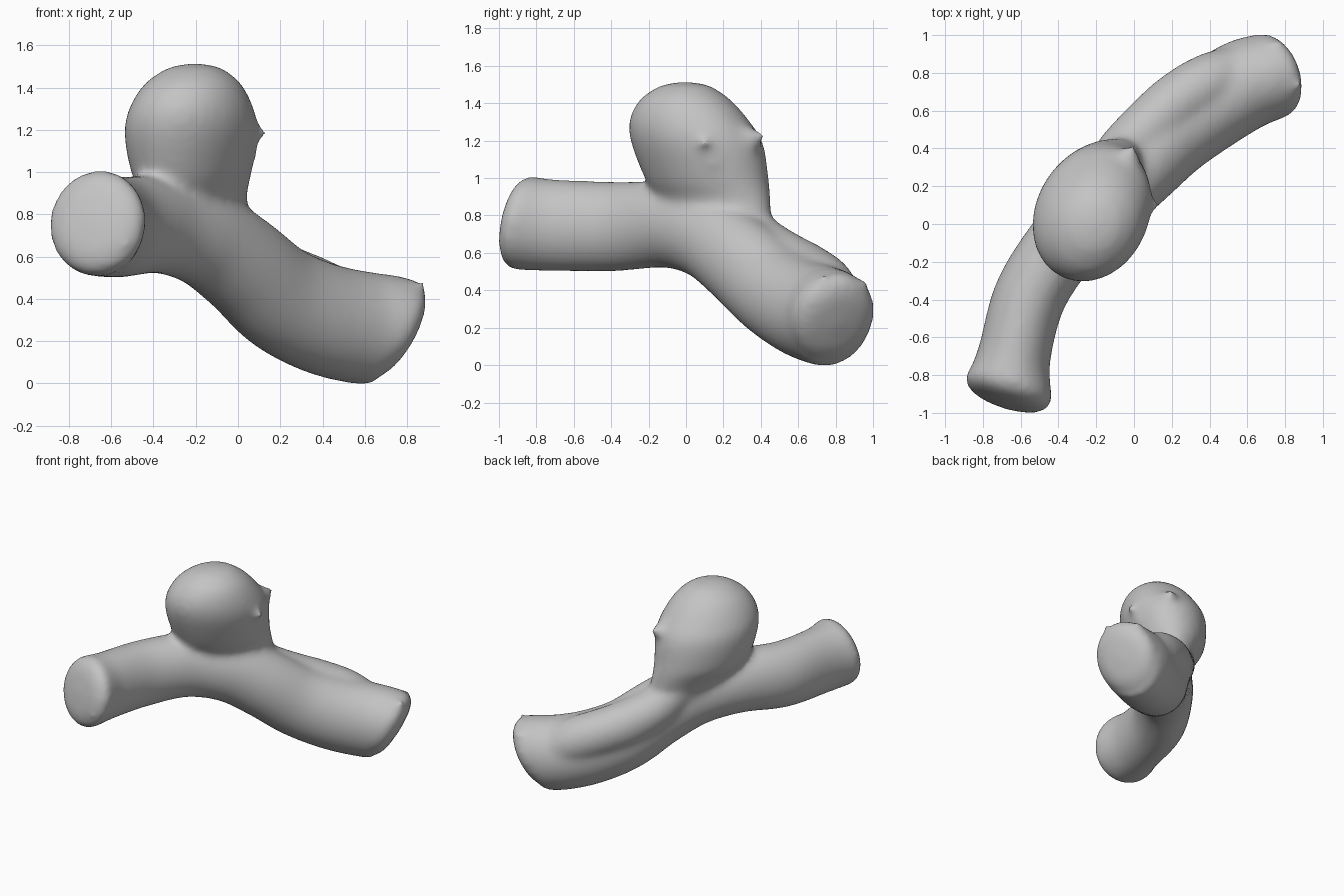
import bpy, bmesh, math
from mathutils import Vector

if "Cube" in bpy.data.objects:
    bpy.data.objects.remove(bpy.data.objects["Cube"], do_unlink=True)

bm = bmesh.new()
UP = Vector((0, 0, 1))


def interpolate(keys, steps=6):
    """Catmull-Rom through rows of numbers."""
    rows = []
    for i in range(len(keys) - 1):
        p = [keys[min(max(i + k, 0), len(keys) - 1)] for k in (-1, 0, 1, 2)]
        for s in range(steps):
            t = s / steps
            rows.append([b + 0.5 * t * (c - a + t * (2*a - 5*b + 4*c - d + t * (3*(b - c) + d - a)))
                         for a, b, c, d in zip(*p)])
    return rows + [list(keys[-1])]


def loft(rings, start_tip, end_tip, sides=32):
    """Skin rings of (centre, side half-axis, up half-axis) and close both ends."""
    loops = []
    for centre, side, up in rings:
        angles = [2 * math.pi * k / sides for k in range(sides)]
        loops.append([bm.verts.new(centre + side * math.cos(a) + up * math.sin(a)) for a in angles])
    faces = []
    for a, b in zip(loops, loops[1:]):
        for k in range(sides):
            n = (k + 1) % sides
            faces.append(bm.faces.new((a[k], a[n], b[n], b[k])))
    for loop, tip in ((loops[0], start_tip), (loops[-1], end_tip)):
        v = bm.verts.new(tip)
        faces += [bm.faces.new((loop[k], loop[(k + 1) % sides], v)) for k in range(sides)]
    bmesh.ops.recalc_face_normals(bm, faces=faces)


def dome(ring, direction):
    """Shrinking rings that round off an end; direction holds the dome height."""
    centre, side, up = ring
    return [(centre + direction * h, side * s, up * s)
            for h, s in ((.3, .96), (.6, .85), (.85, .6))]


def tube(keys, start_dir=None, end_dir=None, bulge=0.02):
    """Tube along rows of x, y, z, half width, half height; end cuts may be tilted."""
    rows = interpolate(keys)
    pts = [Vector(r[:3]) for r in rows]
    last = len(pts) - 1
    dirs = [(pts[min(i + 1, last)] - pts[max(i - 1, 0)]).normalized() for i in range(last + 1)]
    for tilt, order in ((start_dir, range(4)), (end_dir, range(last, last - 4, -1))):
        if tilt:
            for k, i in enumerate(order):
                dirs[i] = dirs[i].lerp(Vector(tilt).normalized(), 1 - k / 4).normalized()
    rings = []
    for p, d, r in zip(pts, dirs, rows):
        side = d.cross(UP).normalized()
        rings.append((p, side * r[3], side.cross(d) * r[4]))
    out_start, out_end = -dirs[0] * bulge, dirs[-1] * bulge
    rings = dome(rings[0], out_start)[::-1] + rings + dome(rings[-1], out_end)
    loft(rings, pts[0] + out_start, pts[-1] + out_end)


# Main vessel, front end to rear end
tube([(-.665, -.875, .775, .24, .255),
      (-.635, -.7, .763, .195, .245),
      (-.55, -.38, .757, .193, .24),
      (-.37, -.1, .765, .197, .23),
      (-.165, .115, .705, .21, .232),
      (.02, .29, .575, .217, .242),
      (.195, .465, .42, .228, .255),
      (.39, .615, .325, .238, .265),
      (.58, .735, .28, .242, .268),
      (.73, .785, .272, .232, .258)],
     (.3, .92, -.2), (.82, .3, -.47), .09)

# Bulging sac: rows of z, centre x, centre y, long half-axis, short half-axis
long_axis = Vector((.5, .866, 0))
short_axis = Vector((.866, -.5, 0))
sac = interpolate([(.6, -.15, .15, .28, .17),
                   (.78, -.165, .17, .31, .17),
                   (.9, -.2, .15, .33, .205),
                   (1.0, -.22, .115, .35, .255),
                   (1.2, -.222, .06, .37, .297),
                   (1.33, -.22, .015, .33, .275),
                   (1.44, -.213, -.005, .245, .215),
                   (1.512, -.205, -.005, .135, .12)])
loft([(Vector((x, y, z)), long_axis * a, short_axis * b) for z, x, y, a, b in sac],
     Vector((-.15, .14, .55)), Vector((-.205, -.005, 1.535)))

# Raised crest flowing from the sac along the upper back of the rear branch
tube([(-.13, .28, .8, .14, .14), (-.04, .39, .67, .15, .15), (.1, .53, .565, .155, .165),
      (.24, .65, .5, .16, .165), (.4, .745, .43, .16, .165), (.56, .8, .34, .15, .15)])

# Pointed corners on the sac and on the cut rims: base, tip, base radius
for base, tip, radius in (((-.1, .2, 1.17), (.005, .43, 1.25), .22),
                          ((-.04, .1, 1.2), (.15, .1, 1.2), .14),
                          ((.72, .74, .36), (.9, .73, .51), .13),
                          ((.66, .85, .35), (.79, .985, .48), .12)):
    base, tip = Vector(base), Vector(tip)
    d = (tip - base).normalized()
    side = d.cross(UP).normalized()
    loft([(base, side * radius, side.cross(d) * radius)], base - d * .04, tip, 16)

mesh = bpy.data.meshes.new("vessel_with_sac")
bm.to_mesh(mesh)
bm.free()
vessel = bpy.data.objects.new("vessel_with_sac", mesh)
bpy.context.collection.objects.link(vessel)
bpy.context.view_layer.objects.active = vessel
vessel.select_set(True)

# Fuse everything into one soft skin
remesh = vessel.modifiers.new("fuse", 'REMESH')
remesh.mode = 'VOXEL'
remesh.voxel_size = 0.02
soften = vessel.modifiers.new("soften", 'SMOOTH')
soften.factor = 0.5
soften.iterations = 18
for name in ("fuse", "soften"):
    bpy.ops.object.modifier_apply(modifier=name)
bpy.ops.object.shade_smooth()

# Plain grey
grey = bpy.data.materials.new("plain_grey")
grey.use_nodes = True
colour = (.55, .55, .55, 1)
grey.diffuse_color = colour
grey.node_tree.nodes["Principled BSDF"].inputs["Base Color"].default_value = colour
vessel.data.materials.clear()
vessel.data.materials.append(grey)

# Rest on the floor
low = min(v.co.z for v in vessel.data.vertices)
for v in vessel.data.vertices:
    v.co.z -= low
